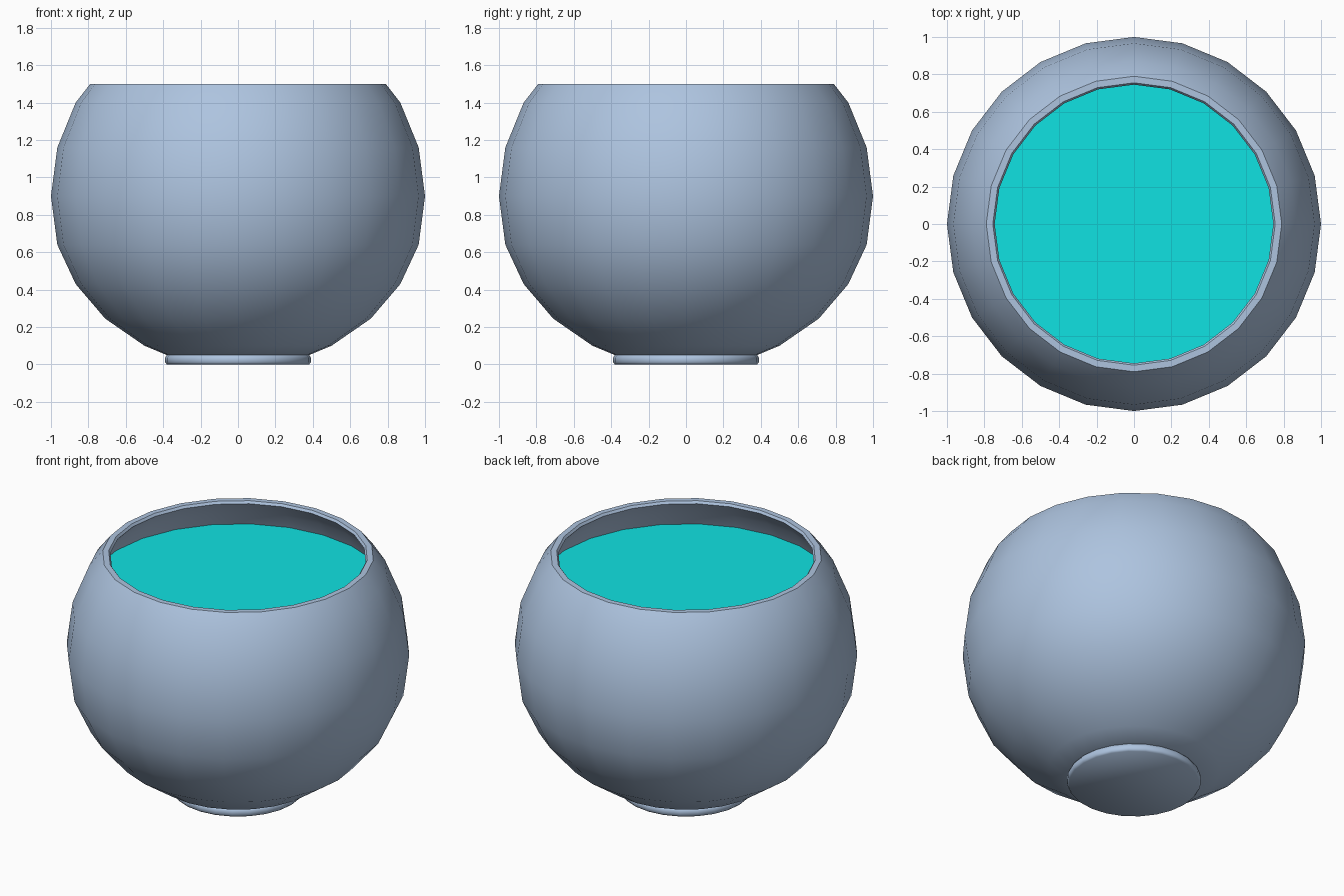
import bpy, bmesh, math

if "Cube" in bpy.data.objects:
    bpy.data.objects.remove(bpy.data.objects["Cube"])

SIDES = 24


def material(name, rgb):
    m = bpy.data.materials.new(name)
    m.diffuse_color = (*rgb, 1.0)
    m.use_nodes = True
    m.node_tree.nodes["Principled BSDF"].inputs["Base Color"].default_value = m.diffuse_color
    return m


def lathe(name, profile, mat, angle):
    """Spin an (r, z) profile around z; both ends are capped."""
    bm = bmesh.new()
    rings = []
    for r, z in profile:
        rings.append([bm.verts.new((r * math.cos(2 * math.pi * i / SIDES),
                                    r * math.sin(2 * math.pi * i / SIDES), z))
                      for i in range(SIDES)])
    for a, b in zip(rings, rings[1:]):
        for i in range(SIDES):
            j = (i + 1) % SIDES
            bm.faces.new((a[i], a[j], b[j], b[i]))
    bm.faces.new(rings[0])
    bm.faces.new(rings[-1])
    bmesh.ops.recalc_face_normals(bm, faces=bm.faces)
    me = bpy.data.meshes.new(name)
    bm.to_mesh(me)
    bm.free()
    me.materials.append(mat)
    ob = bpy.data.objects.new(name, me)
    bpy.context.collection.objects.link(ob)
    bpy.ops.object.select_all(action='DESELECT')
    ob.select_set(True)
    bpy.context.view_layer.objects.active = ob
    bpy.ops.object.shade_smooth_by_angle(angle=math.radians(angle))
    return ob


glass = material("pale_blue_glass", (0.42, 0.55, 0.74))
teal = material("teal_water", (0.005, 0.76, 0.76))

# Glass bowl: outer wall up, over the rim, inner wall down
outer = [(0.38, 0.05), (0.50, 0.10), (0.71, 0.245), (0.868, 0.43),
         (0.966, 0.64), (1.0, 0.90), (0.966, 1.16), (0.868, 1.40), (0.79, 1.50)]
inner = [(0.755, 1.50), (0.745, 1.485), (0.83, 1.385), (0.93, 1.15), (0.965, 0.90),
         (0.93, 0.65), (0.835, 0.45), (0.68, 0.27), (0.48, 0.135), (0.36, 0.09)]
lathe("bowl", outer + inner, glass, 40)

# Foot ring under the bowl
lathe("foot", [(0.38, 0.0), (0.39, 0.012), (0.39, 0.035), (0.38, 0.052)], glass, 60)

# Water filling the bowl, just inside the inner wall
lathe("water", [(0.35, 0.095), (0.47, 0.14), (0.67, 0.275), (0.825, 0.455),
                (0.92, 0.65), (0.955, 0.90), (0.92, 1.15), (0.864, 1.30)], teal, 40)
